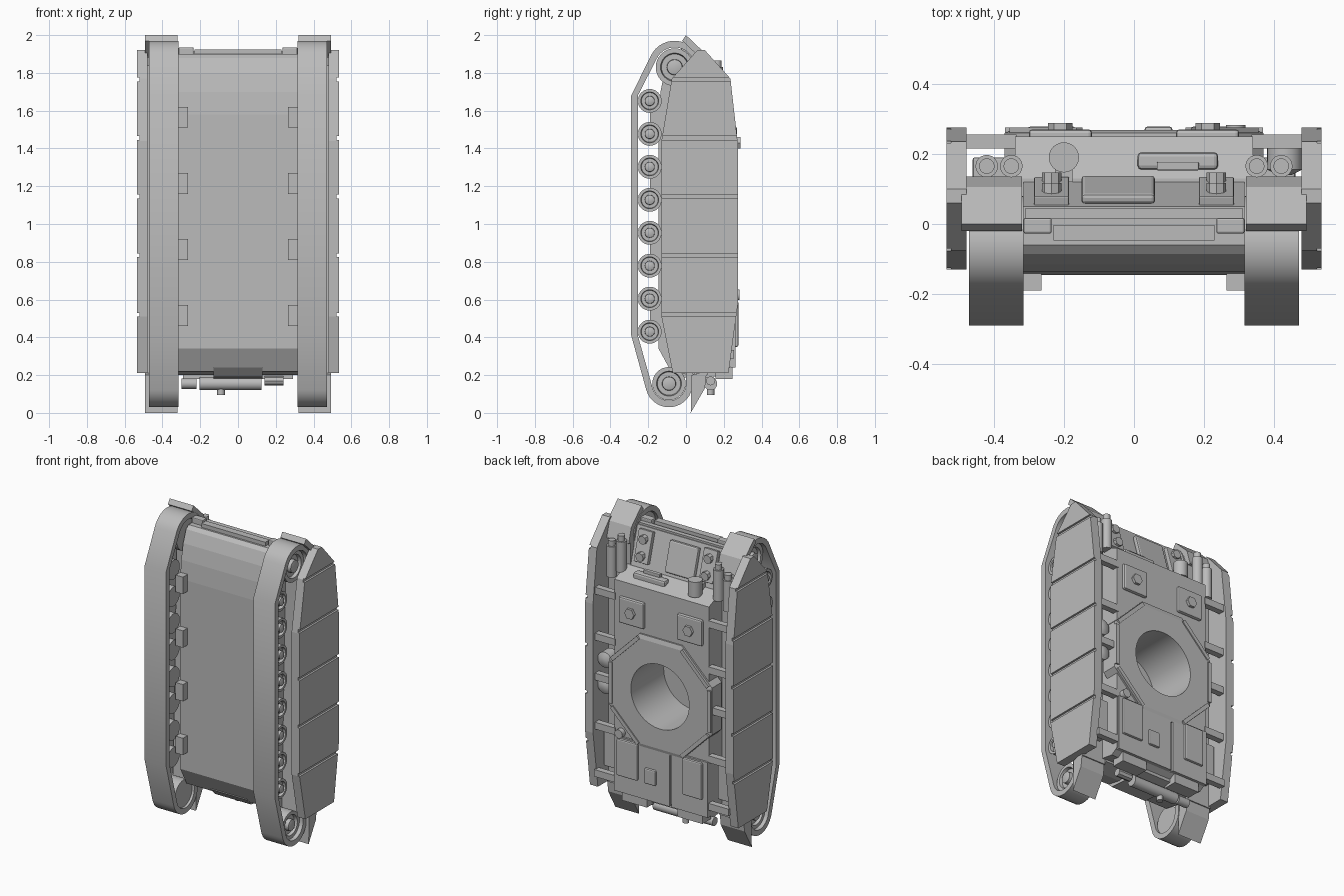
import bpy, bmesh, math
from math import sin, cos, pi, radians
from mathutils import Vector, Matrix

if "Cube" in bpy.data.objects:
    bpy.data.objects.remove(bpy.data.objects["Cube"])

grey = bpy.data.materials.new("plain grey")
grey.use_nodes = True
grey.diffuse_color = (0.5, 0.5, 0.5, 1)
grey.node_tree.nodes["Principled BSDF"].inputs["Base Color"].default_value = (0.5, 0.5, 0.5, 1)


def finish(name, bm, smooth=False, bevel=0):
    bmesh.ops.recalc_face_normals(bm, faces=bm.faces)
    me = bpy.data.meshes.new(name)
    bm.to_mesh(me)
    bm.free()
    me.materials.append(grey)
    ob = bpy.data.objects.new(name, me)
    bpy.context.collection.objects.link(ob)
    if bevel:
        mod = ob.modifiers.new("Bevel", "BEVEL")
        mod.width, mod.segments = bevel, 2
    if smooth:
        bpy.ops.object.select_all(action='DESELECT')
        ob.select_set(True)
        bpy.context.view_layer.objects.active = ob
        bpy.ops.object.shade_smooth_by_angle(angle=radians(35))
    return ob


def prism(name, pts, x0, x1, smooth=False, bevel=0):
    """Side profile of (y, z) points pulled along x."""
    bm = bmesh.new()
    face = bm.faces.new([bm.verts.new((x0, y, z)) for y, z in pts])
    out = bmesh.ops.extrude_face_region(bm, geom=[face])["geom"]
    bmesh.ops.translate(bm, vec=(x1 - x0, 0, 0), verts=[v for v in out if isinstance(v, bmesh.types.BMVert)])
    return finish(name, bm, smooth, bevel)


def box(name, centre, size, bevel=0, tilt=0):
    bm = bmesh.new()
    bmesh.ops.create_cube(bm, size=1)
    bmesh.ops.scale(bm, vec=size, verts=bm.verts)
    bm.transform(Matrix.Translation(centre) @ Matrix.Rotation(tilt, 4, 'X'))
    return finish(name, bm, False, bevel)


def lathe(name, profile, centre, axis, n=32, smooth=True, turn=0):
    """Turn (radius, height) points round an axis through centre."""
    bm = bmesh.new()
    rows = [[bm.verts.new((r * cos(2 * pi * i / n + turn), r * sin(2 * pi * i / n + turn), h))
             for i in range(n)] for r, h in profile]
    for a, b in zip(rows, rows[1:]):
        for i in range(n):
            bm.faces.new((a[i], a[(i + 1) % n], b[(i + 1) % n], b[i]))
    bm.faces.new(rows[0])
    bm.faces.new(rows[-1])
    bm.transform(Matrix.Translation(centre) @ Vector(axis).to_track_quat('Z', 'Y').to_matrix().to_4x4())
    return finish(name, bm, smooth)


def rod(name, centre, axis, r, length, n=24):
    return lathe(name, [(r, -length / 2), (r, length / 2)], centre, axis, n, n > 8)


def carve(ob, cutter):
    mod = ob.modifiers.new("Cut", "BOOLEAN")
    mod.object, mod.operation, mod.solver = cutter, 'DIFFERENCE', 'EXACT'
    bpy.context.view_layer.update()
    me = bpy.data.meshes.new_from_object(ob.evaluated_get(bpy.context.evaluated_depsgraph_get()))
    ob.modifiers.clear()
    ob.data = me


# Hull body with curved belly and sloping nose
RING = (0, 0.26, 0.94)
hull = prism("hull", [(-.145, .34), (-.145, 1.58), (-.135, 1.7), (-.115, 1.8), (-.085, 1.88), (-.06, 1.9), (.05, 1.9),
                      (.12, 1.66), (.12, .22), (.02, .2), (-.08, .22)], -.315, .315)
deck = prism("upper_hull", [(.08, .24), (.08, 1.66), (.13, 1.66), (.25, 1.61), (.25, .25), (.2, .22)], -.34, .34)
plate = lathe("ring_plate", [(.4, -.1), (.4, 0), (.37, .008)], RING, (0, 1, 0), 8, False, pi / 8)
well = rod("ring_cutter", (0, .25, .94), (0, 1, 0), .21, .64, 64)
for part in (hull, deck, plate):
    carve(part, well)
bpy.data.objects.remove(well)

# Raised bars along some sides of the ring plate
for k in (0, 1, 3, 4, 5, 7):
    a = k * pi / 4
    bar = box("ring_bar", (0, 0, 0), (.025, .03, .27))
    bar.data.transform(Matrix.Translation((.355 * cos(a), .26, .94 + .355 * sin(a))) @ Matrix.Rotation(-a, 4, 'Y'))

# Nose details
box("nose_bar", (0, -.025, 1.905), (.46, .045, .04))
box("nose_strip", (0, .03, 1.9), (.62, .03, .025))
SLOPE = math.atan2(.07, .24)
box("glacis_hatch", (-.045, .098, 1.78), (.21, .03, .2), .01, SLOPE)

# Deck hatches, front pair with hexagonal periscopes
for s in (-1, 1):
    box("crew_hatch", (s * .21, .255, 1.43), (.18, .03, .17), .01)
    rod("hatch_periscope", (s * .21, .27, 1.43), (0, 1, 0), .035, .035, 6)
    box("nose_lamp_base", (s * .235, .088, 1.79), (.1, .04, .2), .004, SLOPE)
    for dz in (-.05, .05):
        rod("nose_lamp", (s * .235, .112 - dz * .29, 1.79 + dz), (0, 1, 0), .028, .04, 8)
    box("tow_bracket", (s * .275, -.005, 1.91), (.08, .045, .05), .006)

# Driver vision block and vent pipe
box("vision_block", (.125, .18, 1.63), (.23, .05, .07), .012)
box("vision_slot", (.125, .165, 1.67), (.12, .025, .03), .004)
rod("vent_pipe", (-.2, .19, 1.68), (0, 0, 1), .043, .1)
box("vent_foot", (-.2, .15, 1.66), (.05, .06, .06))

# Engine deck
box("engine_panel_left", (.135, .25, .42), (.4, .025, .36))
box("engine_panel_right", (-.21, .25, .42), (.26, .025, .36))
for x, z, w, h in ((.235, .47, .15, .24), (-.235, .47, .14, .24), (.07, .4, .08, .1)):
    box("engine_hatch", (x, .265, z), (w, .025, h), .008)
rod("filler_cap", (.29, .262, .625), (0, 1, 0), .028, .04)

# Rear plate fittings
box("rear_shelf", (.2, .2, .21), (.18, .09, .06))
box("rear_shelf", (-.2, .2, .21), (.18, .09, .06))
prism("rear_plate", [(-.1, .24), (-.05, .19), (.08, .18), (.2, .2), (.2, .26)], -.13, .13)
rod("rear_drum", (-.04, .13, .155), (1, 0, 0), .035, .33)
rod("rear_drum_end", (-.26, .13, .155), (1, 0, 0), .028, .08)
rod("drum_cap", (-.09, .13, .12), (0, 0, 1), .02, .05)
rod("rear_hook", (.19, .13, .17), (1, 0, 0), .025, .1, 8)


def track_loop(inset):
    """Outline of the track, moved inward by inset."""
    def arc(y, z, r, a0, a1):
        angles = [radians(a0 + (a1 - a0) * i / 16) for i in range(17)]
        return [(y + (r - inset) * cos(a), z + (r - inset) * sin(a)) for a in angles]
    return (arc(-.06, 1.83, .14, 0, 155) + [(inset - .29, 1.68), (inset - .29, .41)]
            + arc(-.09, .155, .125, 195, 360))


def wheel(name, s, y, z, r):
    prof = [(r, -.06), (r, .055), (r * .75, .055), (r * .7, .035), (r * .42, .035), (r * .4, .06), (r * .2, .065)]
    lathe(name, prof, (s * .39, y, z), (s, 0, 0))


GROOVES = (.52, .835, 1.145, 1.455, 1.765)


def skirt_profile(inset=0):
    return [(-.07, .21), (.225, .21), (.275, .58), (.275, 1.42), (.235, 1.77), (.1, 1.92),
            (.06, 1.92), (-.075, 1.77), (-.13, 1.44), (-.13, .51)]


for s, side in ((-1, "right"), (1, "left")):
    # Track band
    bm = bmesh.new()
    loops = [[bm.verts.new((s * x, y, z)) for y, z in track_loop(i)]
             for x, i in ((.315, 0), (.47, 0), (.47, .035), (.315, .035))]
    n = len(loops[0])
    for k in range(4):
        a, b = loops[k], loops[(k + 1) % 4]
        for i in range(n):
            bm.faces.new((a[i], a[(i + 1) % n], b[(i + 1) % n], b[i]))
    finish(side + "_track", bm, True)

    # Wheels and suspension blocks
    for i in range(8):
        wheel(side + "_road_wheel", s, -.192, .43 + i * .1745, .063)
    wheel(side + "_front_wheel", s, -.06, 1.83, .1)
    wheel(side + "_rear_wheel", s, -.09, .155, .088)
    for i in range(4):
        box(side + "_suspension_block", (s * .29, -.165, .515 + i * .35), (.052, .05, .11))

    # Mudguards and fender
    a, b = sorted((s * .32, s * .492))
    prism(side + "_front_mudguard", [(-.02, 1.97), (.0, 2.0), (.105, 1.9), (.135, 1.8), (.1, 1.8), (.075, 1.88)], a, b)
    prism(side + "_fender", [(.075, .2), (.075, 1.84), (.115, 1.84), (.115, .2)], a, b)
    prism(side + "_rear_mudguard", [(.025, .0), (.03, .2), (.11, .22), (.1, .13)], a, b)

    # Side skirt, cut into panels by grooves on the outer face
    a, b = sorted((s * .478, s * .522))
    prism(side + "_skirt_core", skirt_profile(), a, b)
    ends = (0,) + GROOVES + (3,)
    for low, high in zip(ends, ends[1:]):
        bm = bmesh.new()
        face = bm.faces.new([bm.verts.new((s * .52, y, z)) for y, z in skirt_profile()])
        for z, up in ((low + .01, -1), (high - .01, 1)):
            bmesh.ops.bisect_plane(bm, geom=bm.verts[:] + bm.edges[:] + bm.faces[:], plane_co=(0, 0, z),
                                   plane_no=(0, 0, up), clear_outer=True)
        out = bmesh.ops.extrude_face_region(bm, geom=bm.faces[:])["geom"]
        bmesh.ops.translate(bm, vec=(s * .015, 0, 0), verts=[v for v in out if isinstance(v, bmesh.types.BMVert)])
        finish(side + "_skirt_panel", bm)

    # Struts between hull and skirt, and stowed bottles on the fender
    for z in (.31, .62, .94, 1.2, 1.5):
        box(side + "_skirt_strut", (s * .41, .235, z), (.15, .04, .045))
    for x, z in ((.35, 1.73), (.42, 1.68)):
        rod(side + "_bottle", (s * x, .165, z), (0, 0, 1), .032, .2)
        rod(side + "_bottle_neck", (s * x, .165, z + .11), (0, 0, 1), .022, .05)
    box(side + "_stowage_box", (s * .41, .15, .46), (.1, .08, .24), .006)

# Round stowed drums on the left fender
for z in (.88, 1.05):
    lathe("stowed_drum", [(.02, -.05), (.05, -.035), (.05, .035), (.02, .05)], (.43, .19, z), (0, 1, 0))
